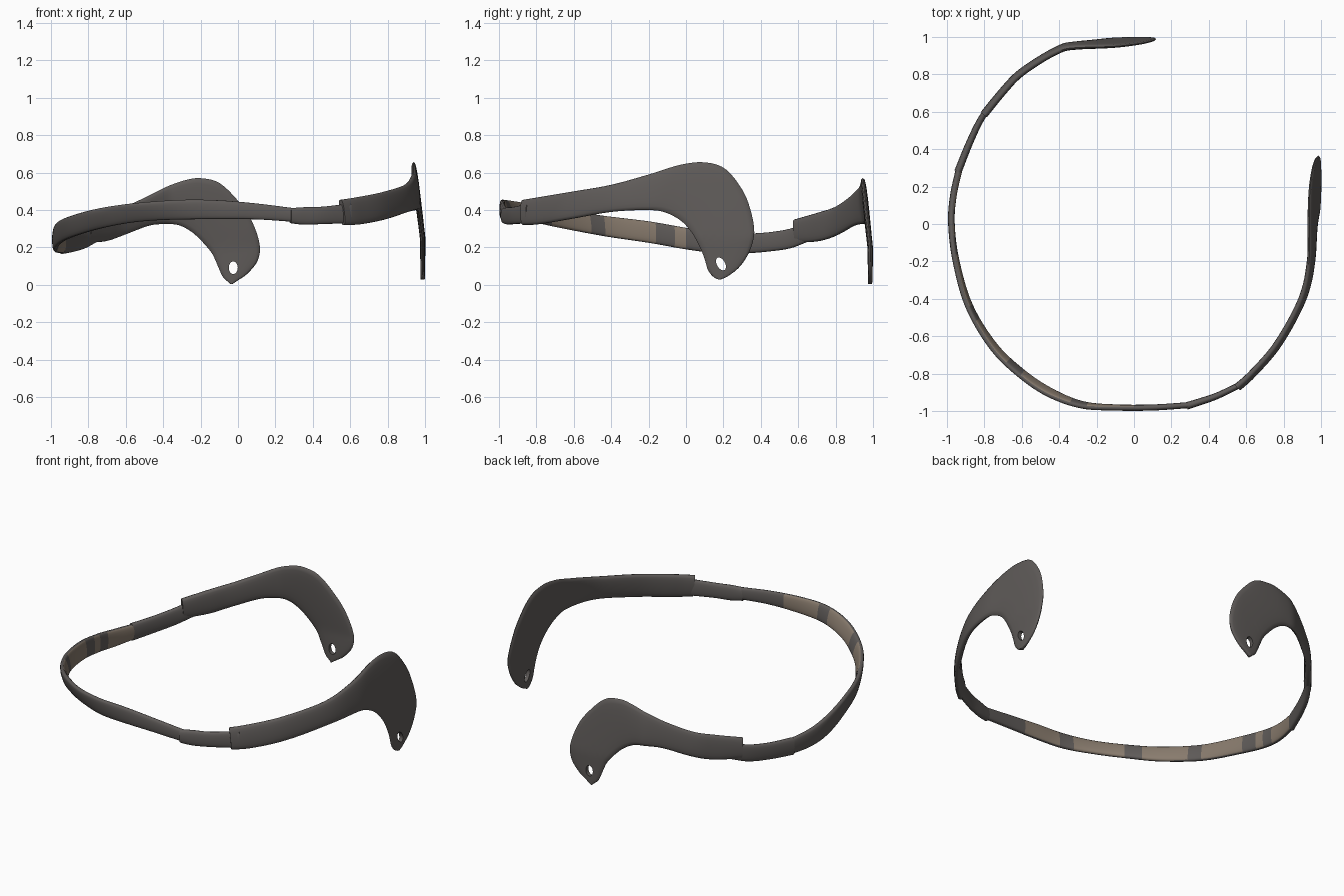
import bpy, bmesh, math
from mathutils import Vector, Matrix

if "Cube" in bpy.data.objects:
    bpy.data.objects.remove(bpy.data.objects["Cube"])

def material(name, rgb):
    m = bpy.data.materials.new(name)
    m.diffuse_color = (*rgb, 1)
    m.use_nodes = True
    m.node_tree.nodes["Principled BSDF"].inputs["Base Color"].default_value = m.diffuse_color
    return m

DARK = material("dark_grey", (0.115, 0.105, 0.10))
TAN = material("worn_tan", (0.25, 0.20, 0.155))
SIDES, STEPS = 20, 6

def catmull(pts, steps):
    """Smooth curve through tuples of any size."""
    pts = [Vector(p) for p in pts]
    pts = [2 * pts[0] - pts[1]] + pts + [2 * pts[-1] - pts[-2]]
    out = []
    for p0, p1, p2, p3 in zip(pts, pts[1:], pts[2:], pts[3:]):
        for k in range(steps):
            t = k / steps
            out.append(0.5 * (2 * p1 + (p2 - p0) * t + (2 * p0 - 5 * p1 + 4 * p2 - p3) * t * t
                              + (3 * p1 - p0 - 3 * p2 + p3) * t ** 3))
    return out + [pts[-2]]

def plan_curve(pts):
    """Smooth lookup of the second coordinate from the first."""
    c = catmull(pts, 8)
    def f(a):
        a = min(max(a, c[0][0]), c[-1][0])
        for p, q in zip(c, c[1:]):
            if a <= q[0]:
                return p[1] + (q[1] - p[1]) * (a - p[0]) / max(q[0] - p[0], 1e-6)
        return c[-1][1]
    return f

def ribbon(name, rows, place, half0, half1, tan=False):
    """Loft a rounded flat section along rows; place(row, u) gives the point from top (0) to bottom (1)."""
    rows = catmull(rows, STEPS)
    bm = bmesh.new()
    rings, last = [], len(rows) - 1
    for i, row in enumerate(rows):
        half = half0 + (half1 - half0) * i / last
        along = place(rows[min(i + 1, last)], 0.5) - place(rows[max(i - 1, 0)], 0.5)
        ring = []
        for k in range(SIDES):
            a = 2 * math.pi * k / SIDES
            u = 0.5 - 0.5 * math.cos(a)
            across = place(row, min(u + 0.1, 1)) - place(row, max(u - 0.1, 0))
            n = along.cross(across).normalized()
            s = math.sin(a)
            ring.append(bm.verts.new(place(row, u) + n * half * math.copysign(abs(s) ** 0.6, s)))
        rings.append(ring)
    for i, (r, q) in enumerate(zip(rings, rings[1:])):
        for k in range(SIDES):
            j = (k + 1) % SIDES
            bm.faces.new((r[k], r[j], q[j], q[k])).material_index = 0
    bm.faces.new(rings[0])
    bm.faces.new(rings[-1])
    bmesh.ops.recalc_face_normals(bm, faces=bm.faces)
    bm.normal_update()
    if tan:  # worn lining with darker bands on the inner side
        for f in bm.faces:
            c = f.calc_center_median()
            band = math.degrees(math.atan2(c.y, c.x)) % 22
            if f.normal.x * c.x + f.normal.y * c.y < -0.5 and band > 5 and c.x < 0:
                f.material_index = 1
    me = bpy.data.meshes.new(name)
    bm.to_mesh(me)
    bm.free()
    me.materials.append(DARK)
    me.materials.append(TAN)
    ob = bpy.data.objects.new(name, me)
    bpy.context.collection.objects.link(ob)
    return ob

def smooth(ob):
    bpy.ops.object.select_all(action='DESELECT')
    ob.select_set(True)
    bpy.context.view_layer.objects.active = ob
    bpy.ops.object.shade_smooth_by_angle(angle=math.radians(50))

def punch(ob, centre, axis, tilt, size):
    """Cut an oval lacing hole through a flared end."""
    bm = bmesh.new()
    bmesh.ops.create_cone(bm, cap_ends=True, segments=16, radius1=1, radius2=1, depth=0.3)
    turn = Matrix.Rotation(math.pi / 2, 4, 'Y' if axis == 'X' else 'X')
    bm.transform(Matrix.Translation(centre) @ Matrix.Rotation(tilt, 4, axis) @ turn
                 @ Matrix.Diagonal((*size, 1, 1)))
    me = bpy.data.meshes.new("hole_cutter")
    bm.to_mesh(me)
    bm.free()
    cutter = bpy.data.objects.new("hole_cutter", me)
    cutter.hide_render = True
    bpy.context.collection.objects.link(cutter)
    mod = ob.modifiers.new("hole", 'BOOLEAN')
    mod.object, mod.solver = cutter, 'EXACT'
    bpy.context.view_layer.objects.active = ob
    bpy.ops.object.modifier_apply(modifier=mod.name)
    bpy.data.objects.remove(cutter)

# Flared ends: rows are (top a, top z, bottom a, bottom z); a runs along y or x
plan_r = plan_curve([(-.88, .56), (-.8, .65), (-.64, .79), (-.4, .925), (-.2, .975), (0, .984), (.38, .988)])
plan_l = plan_curve([(-.82, .57), (-.7, .72), (-.6, .825), (-.42, .945), (-.3, .978), (0, .985), (.13, .988)])

def place_right(row, u):
    a, z = row[0] + (row[2] - row[0]) * u, row[1] + (row[3] - row[1]) * u
    return Vector((plan_r(a) - 0.12 * max(0, z - 0.25), a, z))

def place_left(row, u):
    a, z = row[0] + (row[2] - row[0]) * u, row[1] + (row[3] - row[1]) * u
    return Vector((a, plan_l(a) - 0.10 * max(0, z - 0.2), z))

right = ribbon("right_flared_end", [
    (-.87, .455, -.87, .32), (-.78, .47, -.78, .325), (-.6, .50, -.6, .355), (-.4, .535, -.4, .39),
    (-.2, .59, -.22, .40), (-.03, .642, -.12, .39), (.1, .655, -.03, .345), (.21, .62, .03, .28),
    (.30, .51, .07, .21), (.345, .40, .09, .165), (.365, .28, .105, .12), (.34, .18, .115, .085),
    (.29, .10, .13, .06), (.23, .05, .15, .04), (.19, .03, .17, .03)], place_right, .021, .011)
punch(right, (.985, .187, .112), 'X', math.radians(30), (.038, .022))

left = ribbon("left_flared_end", [
    (-.8, .35, -.8, .225), (-.7, .385, -.7, .235), (-.6, .42, -.6, .27), (-.48, .475, -.48, .315),
    (-.38, .525, -.40, .325), (-.28, .56, -.32, .32), (-.2, .57, -.25, .285), (-.1, .545, -.19, .23),
    (0, .45, -.14, .17), (.07, .35, -.12, .13), (.115, .22, -.105, .095), (.105, .13, -.09, .06),
    (.05, .06, -.075, .035), (0, .025, -.055, .018), (-.03, .005, -.04, .005)], place_left, .021, .011)
punch(left, (-.025, .985, .092), 'Y', 0, (.024, .034))

# Strap and sleeves: rows are (x, y, top z, bottom z, inward lean of the bottom edge)
def place_strap(row, u):
    x, y, zt, zb, lean = row
    inward = Vector((-x, -y, 0)).normalized() * lean * (u - 0.5)
    return Vector((x, y, zt + (zb - zt) * u)) + inward

ribbon("strap", [
    (.30, -.967, .41, .337, 0), (.1, -.98, .435, .35, 0), (-.1, -.98, .452, .352, .005),
    (-.28, -.965, .455, .35, .02), (-.45, -.90, .445, .345, .035), (-.6, -.80, .43, .33, .035),
    (-.75, -.655, .405, .30, .03), (-.88, -.44, .37, .26, .02), (-.95, -.2, .34, .225, .01),
    (-.975, 0, .305, .19, 0), (-.965, .15, .28, .172, 0), (-.93, .31, .265, .172, 0)],
    place_strap, .016, .018, tan=True)
ribbon("right_sleeve", [
    (.60, -.842, .435, .33, 0), (.45, -.915, .418, .325, 0), (.35, -.95, .415, .322, 0),
    (.28, -.972, .41, .33, 0)], place_strap, .016, .020)
ribbon("left_sleeve", [
    (-.94, .28, .272, .165, 0), (-.88, .43, .28, .177, 0), (-.82, .555, .30, .195, 0),
    (-.755, .65, .335, .23, 0)], place_strap, .020, .016)

for ob in list(bpy.context.collection.objects):
    smooth(ob)
